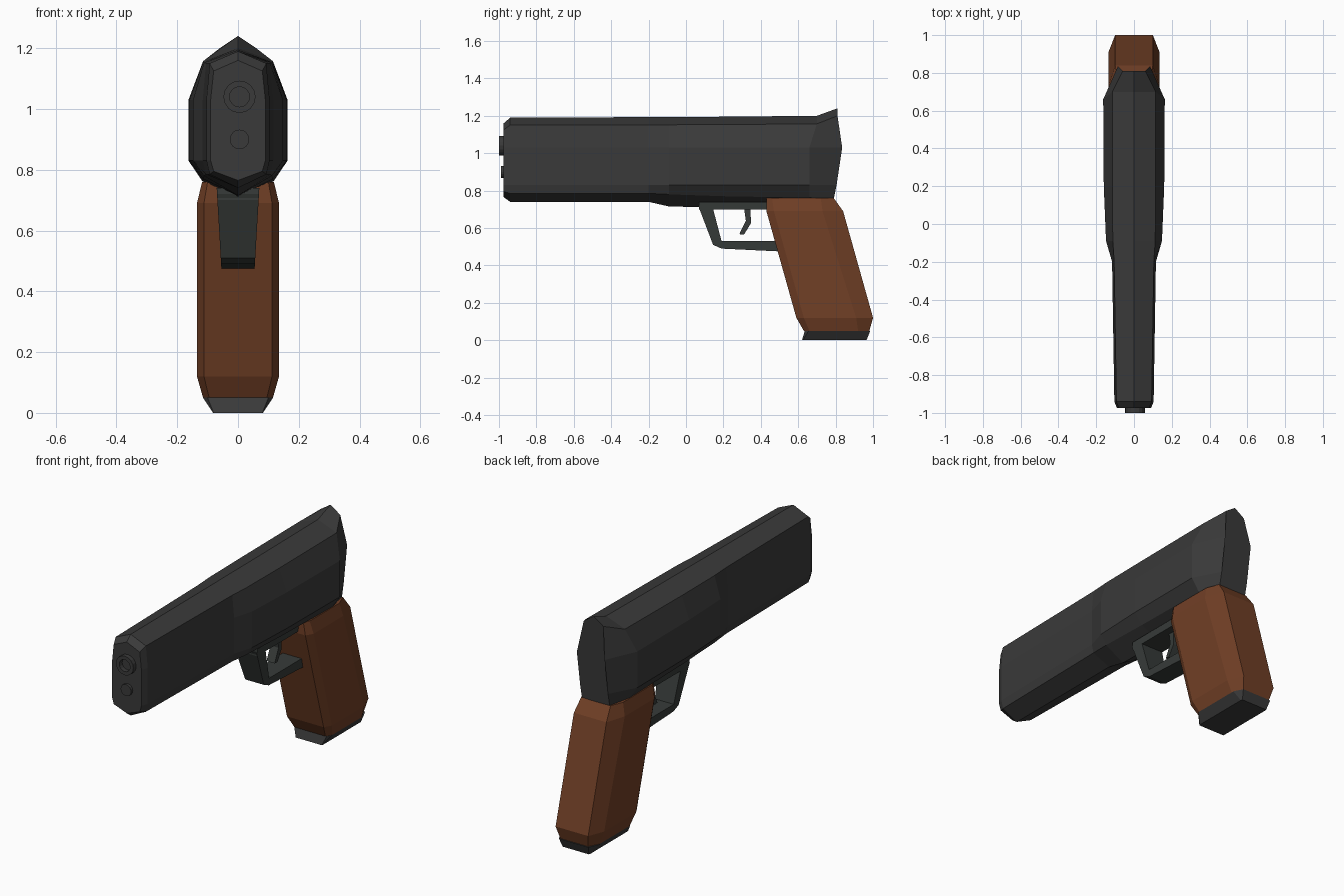
import bpy, bmesh, math
from mathutils import Matrix

if "Cube" in bpy.data.objects:
    bpy.data.objects.remove(bpy.data.objects["Cube"])


def material(name, rgb):
    m = bpy.data.materials.new(name)
    m.diffuse_color = (*rgb, 1)
    m.use_nodes = True
    m.node_tree.nodes["Principled BSDF"].inputs["Base Color"].default_value = m.diffuse_color
    return m


STEEL = material("dark steel", (0.042, 0.042, 0.042))
GUARD = material("green grey steel", (0.038, 0.044, 0.041))
WOOD = material("brown wood", (0.165, 0.050, 0.019))


def finish(name, bm, mat):
    bmesh.ops.recalc_face_normals(bm, faces=bm.faces)
    me = bpy.data.meshes.new(name)
    bm.to_mesh(me)
    bm.free()
    me.materials.append(mat)
    ob = bpy.data.objects.new(name, me)
    bpy.context.collection.objects.link(ob)
    return ob


def loft(name, rings, mat):
    """Skin a list of closed rings and cap both ends."""
    bm = bmesh.new()
    rows = [[bm.verts.new(p) for p in r] for r in rings]
    n = len(rows[0])
    for a, b in zip(rows, rows[1:]):
        for i in range(n):
            j = (i + 1) % n
            bm.faces.new((a[i], a[j], b[j], b[i]))
    bm.faces.new(rows[0])
    bm.faces.new(rows[-1])
    return finish(name, bm, mat)


def mirror_ring(half):
    """Half outline from top centre to bottom centre, mirrored across x."""
    return half + [(-x, y, z) for x, y, z in reversed(half[1:-1])]


def body_ring(y, top, sx, sz, bx, lx, lz, bottom, dy=(0,) * 6):
    half = [(0, top), (sx, sz), (bx, 1.03), (bx, 0.83), (lx, lz), (0, bottom)]
    return mirror_ring([(x, y + d, z) for (x, z), d in zip(half, dy)])


# Slide and frame: pointed top and bottom, bulging towards the rear
loft("body", [
    body_ring(-0.975, 1.16, 0.080, 1.125, 0.090, 0.080, 0.795, 0.765),
    body_ring(-0.940, 1.19, 0.093, 1.150, 0.104, 0.093, 0.785, 0.740),
    body_ring(-0.200, 1.193, 0.105, 1.152, 0.116, 0.105, 0.785, 0.740),
    body_ring(-0.090, 1.194, 0.112, 1.152, 0.148, 0.112, 0.780, 0.715),
    body_ring(0.200, 1.195, 0.115, 1.153, 0.160, 0.115, 0.770, 0.710),
    body_ring(0.660, 1.20, 0.115, 1.157, 0.163, 0.117, 0.762, 0.710,
              (0.04, 0.04, 0, 0, 0, 0)),
    body_ring(0.800, 1.24, 0.060, 1.200, 0.085, 0.085, 0.760, 0.755,
              (0.01, 0.01, 0.035, 0.005, -0.01, -0.01)),
], STEEL)


def grip_ring(z, y0, y1, w, cf, cb, wf, wb):
    half = [(wf, y0), (w, y0 + cf), (w, y1 - cb), (wb, y1)]
    return [(x, y, z) for x, y in half] + [(-x, y, z) for x, y in reversed(half)]


# Slanted wooden grip with chamfered corners
loft("grip", [
    grip_ring(0.05, 0.63, 0.98, 0.115, 0.03, 0.06, 0.095, 0.085),
    grip_ring(0.12, 0.59, 1.00, 0.135, 0.04, 0.09, 0.112, 0.100),
    grip_ring(0.69, 0.43, 0.84, 0.135, 0.04, 0.11, 0.112, 0.100),
    grip_ring(0.76, 0.43, 0.79, 0.118, 0.03, 0.07, 0.100, 0.090),
], WOOD)

# Magazine base under the grip
loft("magazine_base", [
    grip_ring(0.0, 0.62, 0.965, 0.082, 0.005, 0.01, 0.080, 0.080),
    grip_ring(0.05, 0.635, 0.985, 0.115, 0.02, 0.05, 0.100, 0.090),
], STEEL)


def plate(name, profile, half_width, mat):
    """Side profile in (y, z), widened by a function of height."""
    return loft(name, [[(s * half_width(z), y, z) for y, z in profile]
                       for s in (-1, 1)], mat)


def guard_width(z):
    return 0.055 + 0.014 * (z - 0.48) / 0.24


# Trigger guard, its mounting bar and the trigger
plate("trigger_guard", [(0.065, 0.72), (0.145, 0.51), (0.19, 0.49), (0.52, 0.474),
                        (0.52, 0.53), (0.19, 0.53), (0.14, 0.72)], guard_width, GUARD)
plate("guard_bar", [(0.07, 0.70), (0.46, 0.70), (0.46, 0.74), (0.07, 0.74)],
      guard_width, GUARD)
plate("trigger", [(0.31, 0.71), (0.32, 0.64), (0.285, 0.567), (0.31, 0.565),
                  (0.347, 0.625), (0.345, 0.71)], lambda z: 0.025, GUARD)


def tube(name, z, r, y0, y1, bore=0):
    """Rod along y; a bore sinks the middle of the front face."""
    def circle(rad, y):
        return [(0.005 + rad * math.cos(i * math.tau / 16), y,
                 z + rad * math.sin(i * math.tau / 16)) for i in range(16)]
    rings = [circle(r, y1), circle(r, y0)]
    if bore:
        rings += [circle(bore, y0), circle(bore, y0 + 0.06)]
    return loft(name, rings, STEEL)


# Barrel muzzle and guide rod
tube("barrel", 1.04, 0.053, -1.0, -0.90, 0.033)
tube("guide_rod", 0.90, 0.032, -0.99, -0.90)
